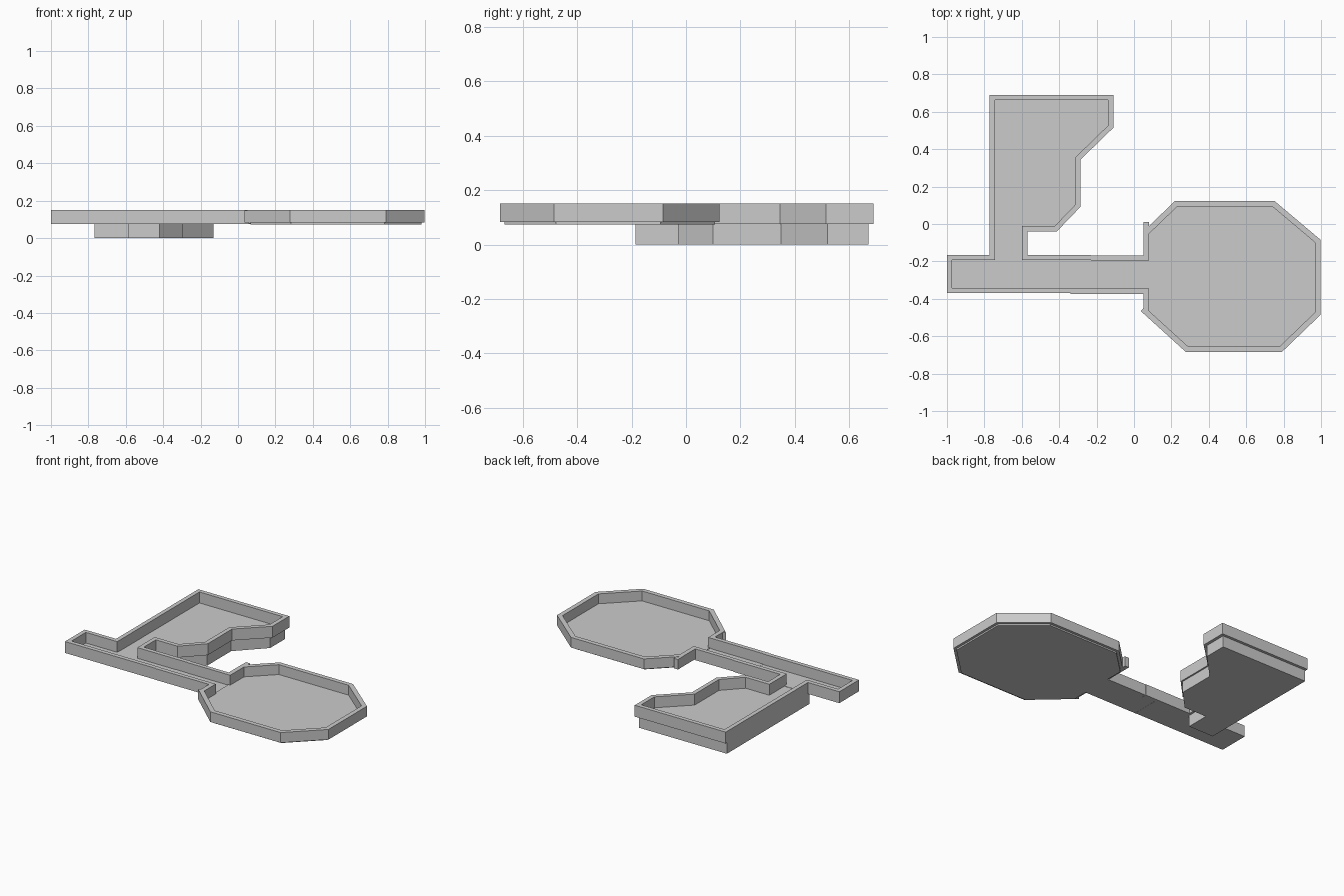
import bpy, bmesh
from mathutils import Vector

if "Cube" in bpy.data.objects:
    bpy.data.objects.remove(bpy.data.objects["Cube"])

TOP = 0.15


def make_object(name, bm):
    bmesh.ops.recalc_face_normals(bm, faces=bm.faces[:])
    mesh = bpy.data.meshes.new(name)
    bm.to_mesh(mesh)
    bm.free()
    ob = bpy.data.objects.new(name, mesh)
    bpy.context.collection.objects.link(ob)
    return ob


def slab(name, pts, z0, z1):
    """Flat outline extruded upward."""
    bm = bmesh.new()
    low = [bm.verts.new((x, y, z0)) for x, y in pts]
    high = [bm.verts.new((x, y, z1)) for x, y in pts]
    bm.faces.new(low[::-1])
    bm.faces.new(high)
    n = len(pts)
    for i in range(n):
        j = (i + 1) % n
        bm.faces.new((low[i], low[j], high[j], high[i]))
    return make_object(name, bm)


def box(name, x0, x1, y0, y1, z0, z1):
    return slab(name, [(x0, y0), (x1, y0), (x1, y1), (x0, y1)], z0, z1)


def inset(pts, t):
    """Mitred offset to the right of an open path."""
    p = [Vector(q) for q in pts]
    normals = []
    for a, b in zip(p, p[1:]):
        d = (b - a).normalized()
        normals.append(Vector((d.y, -d.x)))
    out = []
    for i, q in enumerate(p):
        n0 = normals[max(i - 1, 0)]
        n1 = normals[min(i, len(normals) - 1)]
        out.append(q + (n0 + n1) * (t / (1 + n0.dot(n1))))
    return [tuple(q) for q in out]


def wall(name, outer, z0, z1, t=0.028):
    """Wall with a rectangular section following the outer path."""
    bm = bmesh.new()
    rows = []
    for o, i in zip(outer, inset(outer, t)):
        rows.append([bm.verts.new(c) for c in
                     ((*o, z0), (*o, z1), (*i, z1), (*i, z0))])
    for a, b in zip(rows, rows[1:]):
        for k in range(4):
            m = (k + 1) % 4
            bm.faces.new((a[k], a[m], b[m], b[k]))
    bm.faces.new(rows[0])
    bm.faces.new(rows[-1][::-1])
    return make_object(name, bm)


# Wall around the angled room and the west end of the corridor
wall("angled_room_wall", [
    (-0.32, -0.37), (-1.0, -0.37), (-1.0, -0.165), (-0.772, -0.165),
    (-0.772, 0.69), (-0.11, 0.69), (-0.11, 0.515), (-0.285, 0.345),
    (-0.285, 0.093), (-0.413, -0.04), (-0.57, -0.04), (-0.57, -0.165),
    (-0.23, -0.165)], 0.075, TOP)

# Raised foundation whose top is the angled room's floor
slab("angled_room_base", [
    (-0.768, -0.186), (-0.768, 0.672), (-0.13, 0.672), (-0.13, 0.52),
    (-0.295, 0.35), (-0.295, 0.1), (-0.42, -0.03), (-0.585, -0.03),
    (-0.585, -0.186)], 0.0, 0.078)

# Corridor floors and the walls of its east half
box("corridor_floor_west", -0.998, -0.32, -0.368, -0.167, 0.075, 0.08)
box("corridor_floor_east", -0.32, 0.07, -0.372, -0.17, 0.076, 0.081)
box("corridor_wall_north", -0.23, 0.055, -0.195, -0.168, 0.076, TOP)
box("corridor_wall_south", -0.34, 0.055, -0.373, -0.345, 0.076, TOP)

# Eight-sided room: wall left open at the corridor, thin floor, wall stubs
octagon = [(0.05, -0.195), (0.05, -0.04), (0.22, 0.124), (0.75, 0.124),
           (0.998, -0.085), (0.998, -0.485), (0.79, -0.685),
           (0.278, -0.685), (0.05, -0.478), (0.05, -0.345)]
wall("octagon_room_wall", octagon, 0.083, TOP, 0.03)
slab("octagon_room_floor", inset(octagon, 0.017), 0.073, 0.085)
box("octagon_wall_stub_north", 0.05, 0.08, -0.06, 0.012, 0.083, TOP - 0.001)
slab("octagon_wall_stub_south", [(0.036, -0.465), (0.06, -0.487),
                                 (0.08, -0.465), (0.056, -0.443)],
     0.083, TOP - 0.001)
